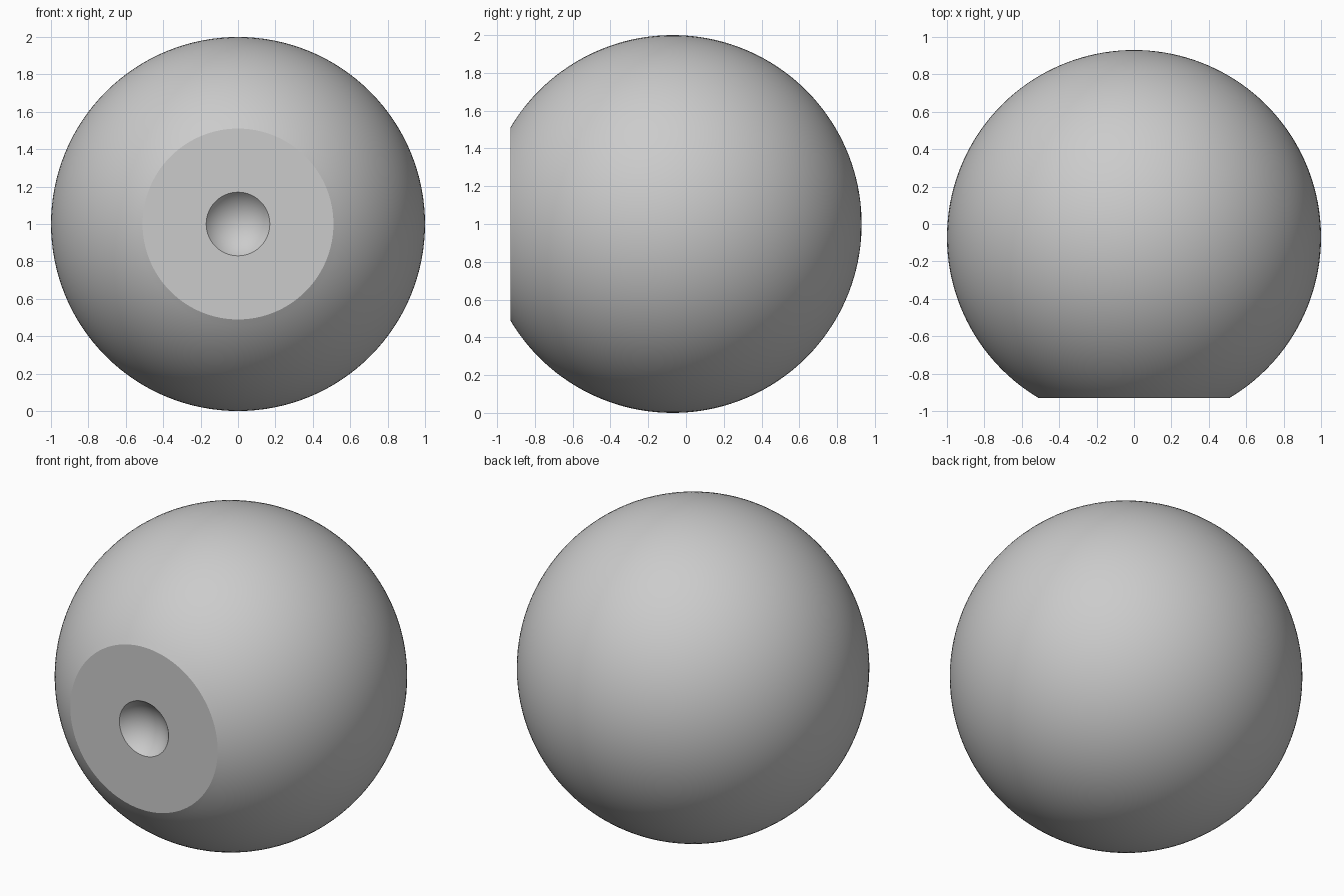
import bpy, bmesh
from math import sin, cos, pi, asin, radians
from mathutils import Vector, Matrix

if "Cube" in bpy.data.objects:
    bpy.data.objects.remove(bpy.data.objects["Cube"])

R, CUT = 1.0, 0.86            # ball radius, distance from centre to the flat
HOLE_R, HOLE_D = 0.17, 0.085  # dimple in the flat
SEGS = 128

# Half profile (radius, height along the axis): back pole to dimple centre
a_end = asin(CUT)
prof = []
for i in range(65):
    a = -pi / 2 + (a_end + pi / 2) * i / 64
    prof.append((R * cos(a), R * sin(a)))
rim = prof[-1][0]
prof += [(rim + (HOLE_R - rim) * t, CUT) for t in (0.03, 0.35, 0.7, 0.97, 1.0)]
bowl = (HOLE_R ** 2 + HOLE_D ** 2) / (2 * HOLE_D)
b = asin(HOLE_R / bowl)
for i in range(1, 13):
    a = b * (1 - i / 12)
    prof.append((bowl * sin(a), CUT + bowl - HOLE_D - bowl * cos(a)))

# Lathe the profile into a ball with a flat, dimpled face
bm = bmesh.new()
vs = [bm.verts.new((r, 0, h)) for r, h in prof]
es = [bm.edges.new(p) for p in zip(vs, vs[1:])]
bmesh.ops.spin(bm, geom=vs + es, cent=(0, 0, 0), axis=(0, 0, 1),
               angle=2 * pi, steps=SEGS, use_duplicate=False)
bmesh.ops.remove_doubles(bm, verts=bm.verts, dist=1e-5)

# Turn the flat to the front and rest the ball on the ground
bm.transform(Matrix.Translation(Vector((0, -0.07, 1))) @ Matrix.Rotation(radians(90), 4, 'X'))
bmesh.ops.recalc_face_normals(bm, faces=bm.faces)
mesh = bpy.data.meshes.new("ball_knob")
bm.to_mesh(mesh)
bm.free()
ball = bpy.data.objects.new("ball_knob", mesh)
bpy.context.collection.objects.link(ball)

bpy.context.view_layer.objects.active = ball
ball.select_set(True)
bpy.ops.object.shade_smooth_by_angle(angle=radians(30))
